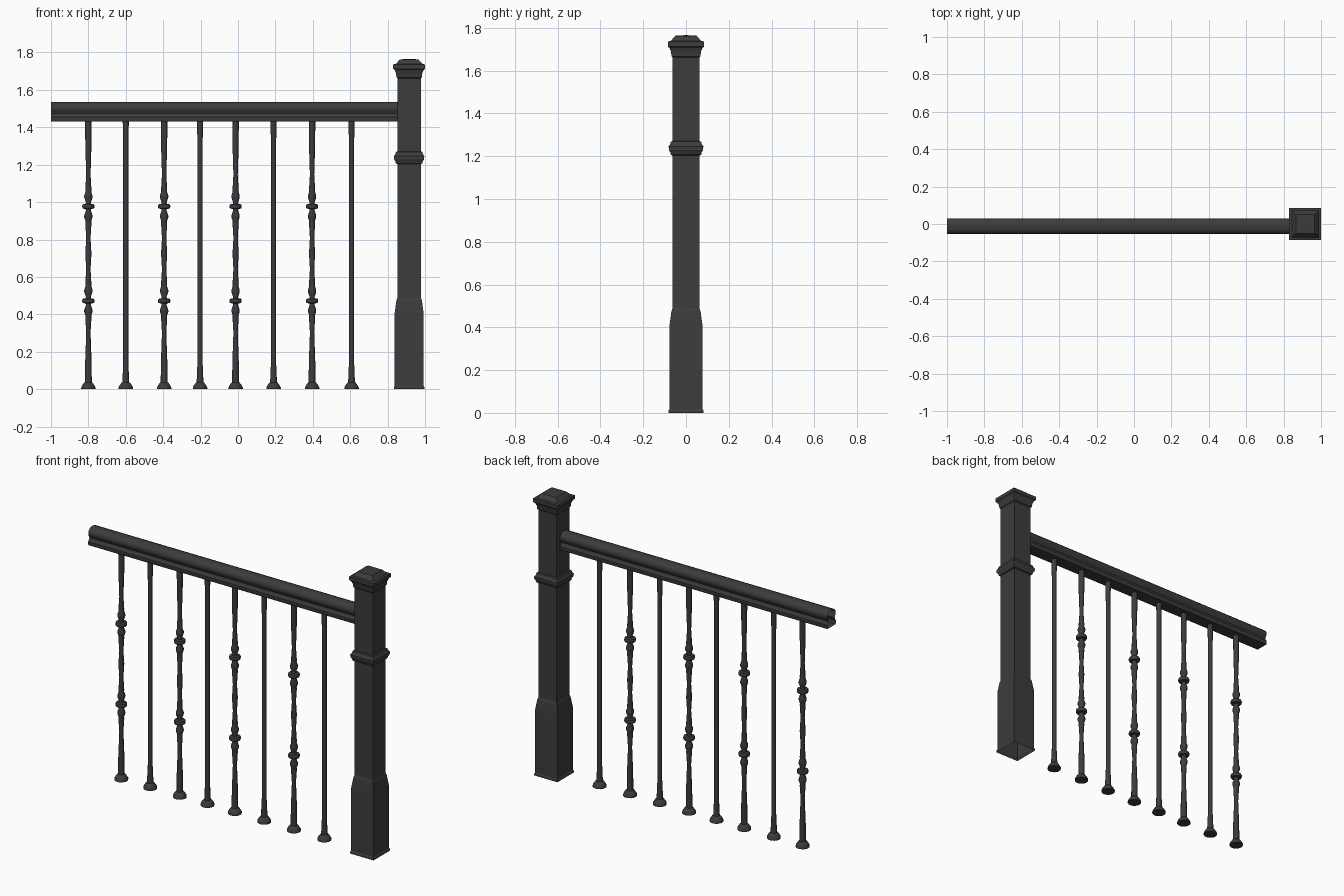
import bpy, bmesh, math

cube = bpy.data.objects.get("Cube")
if cube:
    bpy.data.objects.remove(cube)

iron = bpy.data.materials.new("charcoal_black")
iron.use_nodes = True
iron.diffuse_color = (0.045, 0.045, 0.045, 1)
iron.node_tree.nodes["Principled BSDF"].inputs["Base Color"].default_value = iron.diffuse_color


def finish(bm, name, location=(0, 0, 0), angle=35):
    bmesh.ops.recalc_face_normals(bm, faces=bm.faces)
    mesh = bpy.data.meshes.new(name)
    bm.to_mesh(mesh)
    bm.free()
    mesh.materials.append(iron)
    obj = bpy.data.objects.new(name, mesh)
    obj.location = location
    bpy.context.collection.objects.link(obj)
    bpy.ops.object.select_all(action="DESELECT")
    obj.select_set(True)
    bpy.context.view_layer.objects.active = obj
    bpy.ops.object.shade_smooth_by_angle(angle=math.radians(angle))
    return obj


def loft(bm, rings, closed=True):
    """Bridge successive rings of points with quads."""
    loops = [[bm.verts.new(p) for p in ring] for ring in rings]
    n = len(loops[0])
    for a, b in zip(loops, loops[1:]):
        for i in range(n if closed else n - 1):
            j = (i + 1) % n
            bm.faces.new((a[i], a[j], b[j], b[i]))
    return loops


def turned(name, profile, sides, location, bottom=True, top=True, angle=35):
    """Sweep (half width, height) pairs round a regular cross-section."""
    grow = 1 / math.cos(math.pi / sides) if sides == 4 else 1
    turns = [math.tau * (i + 0.5) / sides for i in range(sides)]
    bm = bmesh.new()
    loops = loft(bm, [[(r * grow * math.cos(t), r * grow * math.sin(t), z)
                       for t in turns] for r, z in profile])
    if bottom:
        bm.faces.new(loops[0])
    if top:
        bm.faces.new(loops[-1])
    return finish(bm, name, location, angle)


# Newel post: hollow square box with wider base, collar and cap
POST = (0.915, 0, 0)
turned("newel_post", [(0.063, 0.4), (0.063, 1.7)], 4, POST, False, False)
turned("post_base", [(0.081, 0), (0.081, 0.012), (0.077, 0.018), (0.077, 0.41),
                     (0.068, 0.475), (0.063, 0.49)], 4, POST, False, False, 10)
turned("post_collar", [(0.063, 1.203), (0.071, 1.207), (0.073, 1.218), (0.08, 1.228),
                       (0.081, 1.246), (0.074, 1.256), (0.071, 1.268), (0.063, 1.271)],
       4, POST, False, False, 25)
turned("post_cap", [(0.063, 1.662), (0.068, 1.667), (0.07, 1.688), (0.077, 1.706),
                    (0.085, 1.713), (0.085, 1.736), (0.071, 1.739), (0.063, 1.748),
                    (0.05, 1.763), (0, 1.766)], 4, POST, False, False, 25)

# Handrail: rounded top, waist and flat foot, mirrored across its centre line
RAIL_Y = -0.012
half = [(0.04, 1.43), (0.042, 1.434), (0.042, 1.454), (0.034, 1.463), (0.031, 1.475),
        (0.035, 1.485), (0.041, 1.493), (0.042, 1.506), (0.038, 1.519),
        (0.028, 1.53), (0.013, 1.536)]
section = half + [(-y, z) for y, z in reversed(half)]
bm = bmesh.new()
loft(bm, [[(x, y + RAIL_Y, z) for y, z in section] for x in (-1, 0.853)])
finish(bm, "handrail")

# Baluster profiles: flared shoe, tapered shaft, optional knuckles
shoe = [(0.04, 0), (0.04, 0.008), (0.034, 0.02), (0.024, 0.034), (0.019, 0.036)]
plain = shoe + [(0.014, 0.15), (0.014, 1.3), (0.017, 1.43)]


def knuckle(z):
    lower = [(0.012, -0.17), (0.017, -0.09), (0.016, -0.078), (0.023, -0.058),
             (0.023, -0.048), (0.014, -0.022), (0.015, -0.014), (0.031, -0.011),
             (0.034, -0.004)]
    return ([(r, z + d) for r, d in lower]
            + [(r, z - d) for r, d in reversed(lower)])


fancy = (shoe + [(0.018, 0.14)] + knuckle(0.472) + [(0.017, 0.725)]
         + knuckle(0.977) + [(0.017, 1.3), (0.018, 1.43)])


def row(name, profile, xs):
    first = turned(name + "_1", profile, 12, (xs[0], RAIL_Y, 0))
    for i, x in enumerate(xs[1:], 2):
        copy = bpy.data.objects.new(f"{name}_{i}", first.data)
        copy.location = (x, RAIL_Y, 0)
        bpy.context.collection.objects.link(copy)


row("knuckle_baluster", fancy, [-0.8, -0.395, -0.013, 0.396])
row("plain_baluster", plain, [-0.6, -0.203, 0.19, 0.607])
